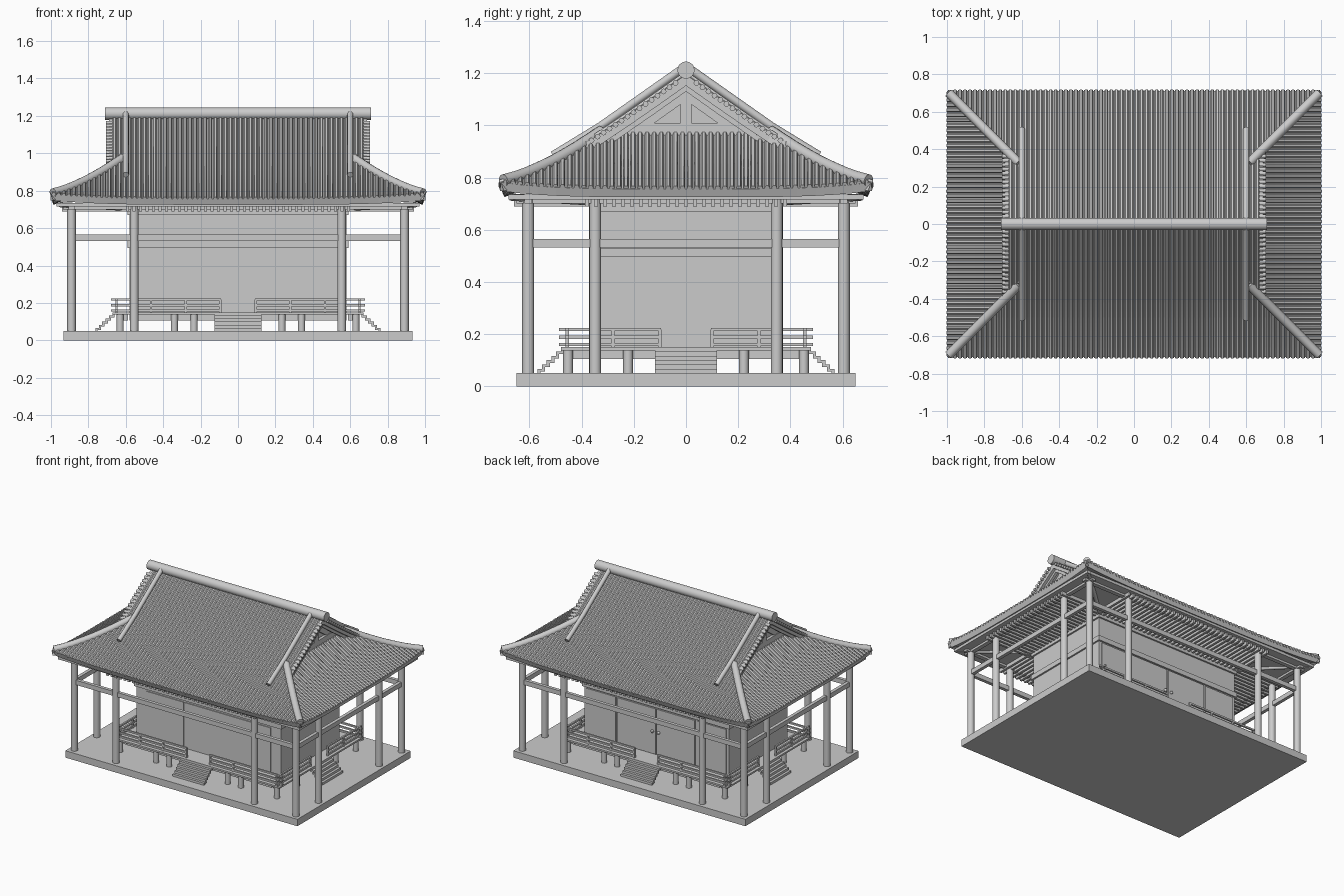
import bpy, bmesh, math
from mathutils import Vector

if "Cube" in bpy.data.objects:
    bpy.data.objects.remove(bpy.data.objects["Cube"])

SG = (-1, 1)


def finish(name, bm):
    me = bpy.data.meshes.new(name)
    bm.to_mesh(me)
    bm.free()
    ob = bpy.data.objects.new(name, me)
    bpy.context.collection.objects.link(ob)
    return ob


def boxes(name, items):
    """One mesh of axis-aligned boxes given as x0,x1,y0,y1,z0,z1."""
    bm = bmesh.new()
    for x0, x1, y0, y1, z0, z1 in items:
        vs = bmesh.ops.create_cube(bm, size=1)['verts']
        for v in vs:
            v.co = ((x0 + x1) / 2 + v.co.x * (x1 - x0),
                    (y0 + y1) / 2 + v.co.y * (y1 - y0),
                    (z0 + z1) / 2 + v.co.z * (z1 - z0))
    bmesh.ops.recalc_face_normals(bm, faces=bm.faces)
    return finish(name, bm)


def prism(name, outline, vec):
    """Planar 3D outline extruded along vec."""
    bm = bmesh.new()
    f = bm.faces.new([bm.verts.new(p) for p in outline])
    r = bmesh.ops.extrude_face_region(bm, geom=[f])
    for g in r['geom']:
        if isinstance(g, bmesh.types.BMVert):
            g.co += Vector(vec)
    bmesh.ops.recalc_face_normals(bm, faces=bm.faces)
    return finish(name, bm)


def tubes(name, paths, radius, res=4):
    """Round bars along polylines, joined in one smooth mesh."""
    cu = bpy.data.curves.new(name, 'CURVE')
    cu.dimensions = '3D'
    cu.bevel_depth, cu.bevel_resolution, cu.use_fill_caps = radius, res, True
    for path in paths:
        sp = cu.splines.new('POLY')
        sp.points.add(len(path) - 1)
        for p, co in zip(sp.points, path):
            p.co = (*co, 1)
    tmp = bpy.data.objects.new(name + "_path", cu)
    bpy.context.collection.objects.link(tmp)
    me = bpy.data.meshes.new_from_object(tmp.evaluated_get(bpy.context.evaluated_depsgraph_get()))
    bpy.data.objects.remove(tmp)
    ob = bpy.data.objects.new(name, me)
    bpy.context.collection.objects.link(ob)
    bpy.ops.object.select_all(action='DESELECT')
    ob.select_set(True)
    bpy.context.view_layer.objects.active = ob
    bpy.ops.object.shade_smooth_by_angle(angle=math.radians(50))
    return ob


def frange(a, b, n):
    return [a + (b - a) * i / n for i in range(n + 1)]


# Roof shape: slope profile (distance from ridge, height) with upturned corners
PROF = [(0, 1.195), (.12, 1.11), (.25, 1.02), (.33, .967), (.42, .908),
        (.5, .86), (.6, .808), (.66, .779), (.72, .752)]
HIP = .29


def P(d):
    d = max(0, min(abs(d), .7199))
    for (a, za), (b, zb) in zip(PROF, PROF[1:]):
        if d <= b:
            return za + (zb - za) * (d - a) / (b - a)


def lift(x, y):
    return .025 * (abs(x) ** 4) * ((abs(y) / .71) ** 4)


def panel(name, rows):
    bm = bmesh.new()
    g = [[bm.verts.new(p) for p in r] for r in rows]
    for a, b in zip(g, g[1:]):
        for i in range(len(a) - 1):
            bm.faces.new((a[i], a[i + 1], b[i + 1], b[i]))
    bm.normal_update()
    for f in bm.faces:
        if f.normal.z < 0:
            f.normal_flip()
    ob = finish(name, bm)
    m = ob.modifiers.new("thickness", 'SOLIDIFY')
    m.thickness, m.offset = .035, -1


# Roof shells and tile ribs
ribs = []
for s in SG:
    rows = []
    for y in [p[0] for p in PROF[:-1]] + [.71]:
        w = max(.69, HIP + y)
        rows.append([(w * t, s * y, P(y) + lift(w * t, y)) for t in frange(-1, 1, 24)])
    panel("main_roof", rows)
    rows = []
    for x in frange(.6, 1, 8):
        h = x - HIP
        rows.append([(s * x, h * t, P(h) + lift(x, h * t)) for t in frange(-1, 1, 20)])
    panel("side_roof", rows)
    for x in frange(-.985, .985, 73):
        y0 = 0 if abs(x) < .67 else abs(x) - HIP
        ribs.append([(x, s * y, P(y) + lift(x, y) + .003) for y in frange(y0, .715, 9 if y0 == 0 else 4)])
    for y in frange(-.69, .69, 51):
        x0 = max(.6, abs(y) + HIP)
        ribs.append([(s * x, y, P(x - HIP) + lift(x, y) + .003) for x in frange(x0, 1, 5)])
tubes("tile_ribs", ribs, .0105, 1)

# Ridges
tubes("top_ridge", [[(-.712, 0, 1.212), (.712, 0, 1.212)]], .033, 6)
tubes("descending_ridges", [[(a * .6, b * .02, 1.213), (a * .6, b * .33, .995), (a * .6, b * .51, .885)]
                            for a in SG for b in SG], .016)
tubes("hip_ridges", [[(a * (HIP + d), b * d, P(d) + lift(HIP + d, d) + .005) for d in frange(.325, .7, 8)]
                     for a in SG for b in SG], .024)

# Gable ends: edge tiles, barge boards, wall and framing
tubes("gable_edge_tiles", [[(a * .66, b * y, P(y) - .004), (a * .705, b * y, P(y) - .004)]
                           for a in SG for b in SG for y in frange(.04, .385, 15)], .011, 2)
for a in SG:
    ys = (0, .12, .25, .38)
    for b in SG:
        prism("barge_board", [(a * .65, b * y, P(y) - .03) for y in ys]
              + [(a * .65, b * y, P(y) - .065) for y in reversed(ys)], (a * .02, 0, 0))
        prism("gable_rafter", [(a * .6, b * y, P(y) - .03) for y in ys[:3]]
              + [(a * .6, b * y, P(y) - .10) for y in reversed(ys[:3])], (a * .025, 0, 0))
    prism("gable_wall", [(a * .59, -.33, .92), (a * .59, .33, .92), (a * .59, 0, 1.17)], (a * .02, 0, 0))
    boxes("gable_frame", [sorted((a * .6, a * .63)) + [-.022, .022, .97, 1.15],
                          sorted((a * .6, a * .63)) + [-.25, .25, .95, 1.01]])

# Soffit, rafters and eave beams
boxes("soffit", [(-.97, .97, -.68, .68, .715, .735)])
raft = []
for s in SG:
    for x in frange(-.59, .59, 34):
        raft.append((x - .008, x + .008, *sorted((s * .33, s * .66)), .69, .716))
    for y in frange(-.38, .38, 22):
        raft.append((*sorted((s * .57, s * .94)), y - .008, y + .008, .69, .716))
boxes("rafters", raft)
tubes("corner_rafters", [[(a * .57, b * .33, .705), (a * .95, b * .67, .725)] for a in SG for b in SG], .014)
boxes("eave_beams", [(-.935, .935, s * .605 - .015, s * .605 + .015, .70, .72) for s in SG]
      + [(s * .89 - .015, s * .89 + .015, -.65, .65, .70, .72) for s in SG])

# Base, columns and tie beams
boxes("stone_base", [(-.932, .932, -.65, .65, 0, .05)])
cols = [(a * x, b * y) for a in SG for b in SG for x, y in ((.89, .605), (.555, .605), (.89, .348))]
tubes("columns", [[(x, y, .05), (x, y, .715)] for x, y in cols], .023, 6)
boxes("tie_beams", [(-.87, .87, s * .605 - .012, s * .605 + .012, .532, .565) for s in SG]
      + [(s * .89 - .012, s * .89 + .012, -.59, .59, .532, .565) for s in SG])

# Hall walls with bands and corner posts
boxes("hall_walls", [(-.58, .58, -.335, .335, .105, .72)])
boxes("wall_bands", [(-.592, .592, -.347, .347, .495, .53), (-.592, .592, -.347, .347, .67, .70)])
boxes("wall_panels", [(-.5, -.2, -.342, -.33, .15, .48), (-.19, .5, -.342, -.33, .15, .48)])
boxes("back_doors", [(x, x + .305, .33, .345, .155, .485) for x in (-.31, .005)])
boxes("back_side_panels", [(*sorted((s * .325, s * .56)), .33, .342, .155, .485) for s in SG])
bm = bmesh.new()
for s in SG:
    r = bmesh.ops.create_uvsphere(bm, u_segments=12, v_segments=8, radius=.011)
    bmesh.ops.translate(bm, verts=r['verts'], vec=(s * .025, .352, .32))
finish("door_knobs", bm)

# Veranda deck, joists and posts
boxes("veranda_deck", [(-.672, .672, -.48, .48, .138, .15)])
boxes("deck_joists", [(-.58, .58, s * .43 - .012, s * .43 + .012, .105, .14) for s in SG]
      + [(s * .6 - .012, s * .6 + .012, -.44, .44, .105, .14) for s in SG])
posts = [(a * x, b * .452) for a in SG for b in SG for x in (.235, .34, .63)]
posts += [(a * .63, b * .222) for a in SG for b in SG]
tubes("veranda_posts", [[(x, y, .05), (x, y, .14)] for x, y in posts], .019)

# Railings with gaps for the stairs
rails, r = [], .006
for a in SG:
    for b in SG:
        for z in (.16, .188, .218):
            rails.append((*sorted((a * .09, a * .678)), b * .455 - r, b * .455 + r, z - r, z + r))
            rails.append((a * .65 - r, a * .65 + r, *sorted((b * .095, b * .487)), z - r, z + r))
        for x, y in ((.65, .455), (.465, .455), (.28, .455), (.095, .455), (.65, .28), (.65, .1)):
            rails.append((a * x - r, a * x + r, b * y - r, b * y + r, .15, .218))
boxes("railings", rails)

# Zigzag stairs on all four sides
top = [(0, .15)]
for i in range(6):
    d, z = top[-1]
    top += [(d, z - .0167), (d + .018, z - .0167)]
section = top + [(d - .012, z - .01) for d, z in reversed(top[:-1])]
section = [(d, max(z, .045)) for d, z in section]
for s in SG:
    prism("end_stairs", [(-.125, s * (.48 + d), z) for d, z in section], (.25, 0, 0))
    prism("side_stairs", [(s * (.672 + d), -.118, z) for d, z in section], (0, .236, 0))
